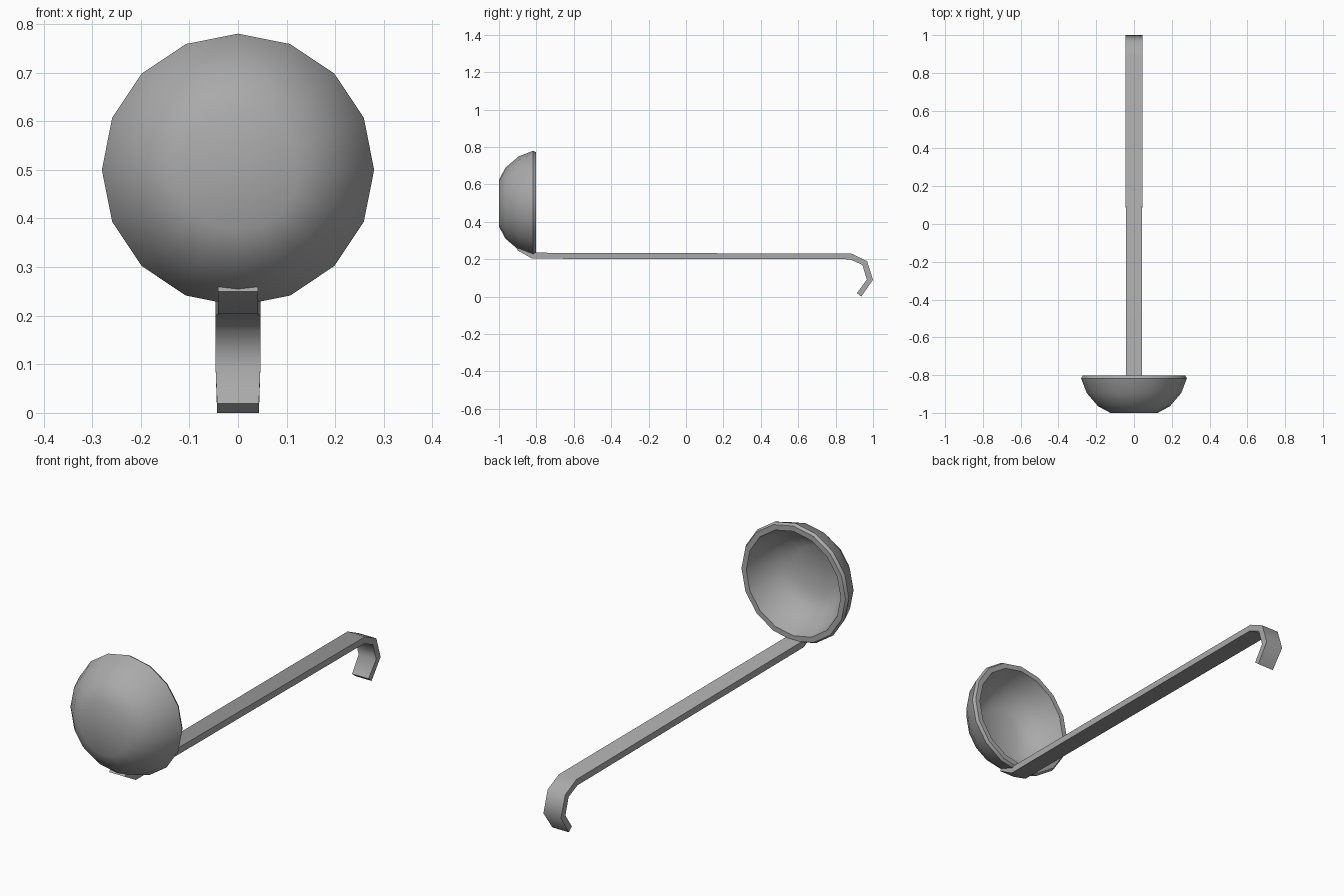
import bpy, bmesh, math

if "Cube" in bpy.data.objects:
    bpy.data.objects.remove(bpy.data.objects["Cube"])

steel = bpy.data.materials.new("grey_steel")
steel.diffuse_color = (0.4, 0.4, 0.4, 1)
steel.use_nodes = True
steel.node_tree.nodes["Principled BSDF"].inputs["Base Color"].default_value = steel.diffuse_color


def finish(bm, name, angle):
    bmesh.ops.recalc_face_normals(bm, faces=bm.faces)
    mesh = bpy.data.meshes.new(name)
    bm.to_mesh(mesh)
    bm.free()
    mesh.materials.append(steel)
    obj = bpy.data.objects.new(name, mesh)
    bpy.context.collection.objects.link(obj)
    bpy.ops.object.select_all(action='DESELECT')
    bpy.context.view_layer.objects.active = obj
    obj.select_set(True)
    bpy.ops.object.shade_smooth_by_angle(angle=math.radians(angle))
    return obj


# Bowl: 16-sided lathe around the y axis, outer shell, rim, inner shell
SIDES = 16
bowl_profile = [(-1.0, 0.125), (-0.965, 0.19), (-0.895, 0.25), (-0.817, 0.28),
                (-0.803, 0.272), (-0.803, 0.247), (-0.88, 0.222),
                (-0.943, 0.168), (-0.97, 0.112)]
bm = bmesh.new()
rings = []
for y, r in bowl_profile:
    rings.append([bm.verts.new((r * math.sin(2 * math.pi * i / SIDES), y,
                                0.5 + r * math.cos(2 * math.pi * i / SIDES)))
                  for i in range(SIDES)])
for a, b in zip(rings, rings[1:]):
    for i in range(SIDES):
        j = (i + 1) % SIDES
        bm.faces.new((a[i], a[j], b[j], b[i]))
bm.faces.new(rings[0])
bm.faces.new(rings[-1])
finish(bm, "bowl", 40)

# Handle: flat strip from the tab under the bowl to the end hook
# each station: outer (y, z), inner (y, z), half width
stations = [((-0.892, 0.264), (-0.905, 0.250), 0.041),
            ((-0.815, 0.235), (-0.822, 0.203), 0.041),
            ((0.885, 0.230), (0.876, 0.200), 0.046),
            ((0.968, 0.190), (0.943, 0.170), 0.046),
            ((1.000, 0.090), (0.967, 0.091), 0.046),
            ((0.937, 0.000), (0.914, 0.019), 0.043)]
bm = bmesh.new()
loops = []
for (yo, zo), (yi, zi), w in stations:
    loops.append([bm.verts.new(c) for c in ((-w, yo, zo), (w, yo, zo),
                                            (w, yi, zi), (-w, yi, zi))])
for a, b in zip(loops, loops[1:]):
    for i in range(4):
        j = (i + 1) % 4
        bm.faces.new((a[i], a[j], b[j], b[i]))
bm.faces.new(loops[0])
bm.faces.new(loops[-1])
finish(bm, "hooked_handle", 60)
